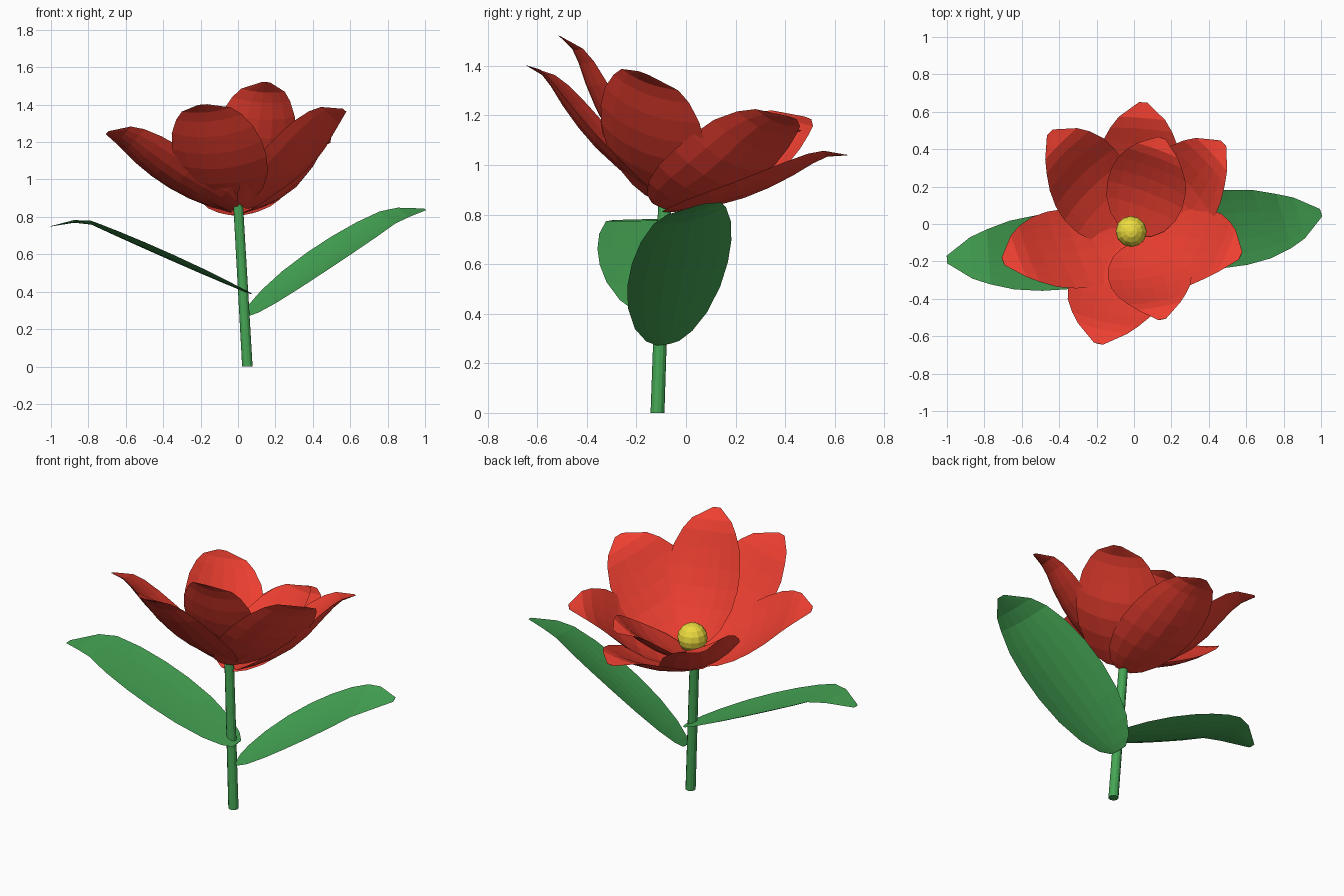
import bpy, bmesh
from mathutils import Vector

if "Cube" in bpy.data.objects:
    bpy.data.objects.remove(bpy.data.objects["Cube"])


def material(name, rgb):
    m = bpy.data.materials.new(name)
    m.diffuse_color = (*rgb, 1)
    m.use_nodes = True
    m.node_tree.nodes["Principled BSDF"].inputs["Base Color"].default_value = m.diffuse_color
    return m


RED = material("petal_red", (0.85, 0.05, 0.03))
GREEN = material("leaf_green", (0.06, 0.38, 0.09))
YELLOW = material("centre_yellow", (0.85, 0.72, 0.05))

# Outline of a blade: (position along length, share of half width, lift profile)
OUTLINE = [(0, .22, 0), (.04, .46, -.15), (.13, .72, -.5), (.27, .92, -.9),
           (.42, 1, -1), (.56, .99, -.7), (.70, .90, -.1), (.82, .72, .6),
           (.90, .54, .8), (1, .1, 0)]
ACROSS = [-1, -.7, -.35, 0, .35, .7, 1]


def add_object(name, bm, mat):
    mesh = bpy.data.meshes.new(name)
    bm.to_mesh(mesh)
    bm.free()
    mesh.materials.append(mat)
    obj = bpy.data.objects.new(name, mesh)
    bpy.context.collection.objects.link(obj)
    return obj


def blade(name, base, tip, width, side, mat, belly=.03, curl=.03, cup=.05, thick=.012, hook=0):
    """Thin-edged petal or leaf from base to tip, widened along side; hook bends the tip down."""
    base, tip = Vector(base), Vector(tip)
    along = (tip - base).normalized()
    side = Vector(side)
    side = (side - along * side.dot(along)).normalized()
    inward = along.cross(side)
    if inward.z < 0:
        inward = -inward
    bm = bmesh.new()
    loops = []
    # each cross-section is a closed lens: over the top, back underneath
    section = [(u, 1) for u in ACROSS] + [(u, -1) for u in ACROSS[-2:0:-1]]
    for t, w, lift in OUTLINE:
        lift *= belly if lift < 0 else curl
        lift += hook * min(t / .86, (1 - t) / .14)
        loops.append([bm.verts.new(base.lerp(tip, t) + side * (u * w * width / 2)
                                   + inward * (lift + cup * (u * w) ** 2
                                               + s * thick * w * (1 - u * u)))
                      for u, s in section])
    n = len(section)
    for a, b in zip(loops, loops[1:]):
        for i in range(n):
            bm.faces.new((a[i], a[(i + 1) % n], b[(i + 1) % n], b[i]))
    bm.faces.new(loops[0])
    bm.faces.new(loops[-1])
    bmesh.ops.recalc_face_normals(bm, faces=bm.faces)
    return add_object(name, bm, mat)


# Petals, set around the tilted flower axis: name, base, tip, width, belly, cup
axis = Vector((0, .35, .93))
petals = [
    ("front_inner_petal", (.03, -.10, .88), (.15, -.51, 1.52), .44, .03, .05),
    ("front_outer_petal", (-.02, -.09, .86), (-.19, -.64, 1.40), .50, .03, .05),
    ("left_petal", (-.01, -.09, .85), (-.70, -.20, 1.25), .47, .03, .05),
    ("back_left_petal", (-.05, -.05, .83), (-.45, .49, 1.19), .46, .05, .06),
    ("back_outer_petal", (0, -.09, .81), (.05, .65, 1.04), .46, .03, .05),
    ("back_right_petal", (.05, -.10, .83), (.48, .43, 1.19), .47, .05, .07),
    ("right_petal", (.02, -.12, .86), (.57, -.17, 1.37), .49, .03, .05),
    ("back_inner_petal", (0, -.05, .87), (.15, .46, 1.14), .43, .03, .05),
]
for name, base, tip, width, belly, cup in petals:
    blade(name, base, tip, width, axis.cross(Vector(tip) - Vector(base)), RED,
          belly=belly, cup=cup)

# Leaves
blade("right_leaf", (.05, -.07, .28), (1.0, .06, .84), .43, (0, .93, .35), GREEN,
      belly=0, curl=0, cup=.03, hook=.055)
blade("left_leaf", (.07, -.11, .39), (-1.0, -.19, .75), .41, (0, 1, 0), GREEN,
      belly=0, curl=0, cup=.02, hook=.09)

# Stem, leaning from foot to flower
bm = bmesh.new()
bmesh.ops.create_cone(bm, cap_ends=True, segments=12, radius1=.028, radius2=.026, depth=.88)
for v in bm.verts:
    k = v.co.z / .88 + .5
    v.co += Vector((.05 - .05 * k, -.115 + .03 * k, .44))
add_object("stem", bm, GREEN)

# Flower centre
bm = bmesh.new()
bmesh.ops.create_uvsphere(bm, u_segments=12, v_segments=8, radius=.083)
bmesh.ops.translate(bm, verts=bm.verts, vec=(-.015, -.04, .96))
add_object("flower_centre", bm, YELLOW)
